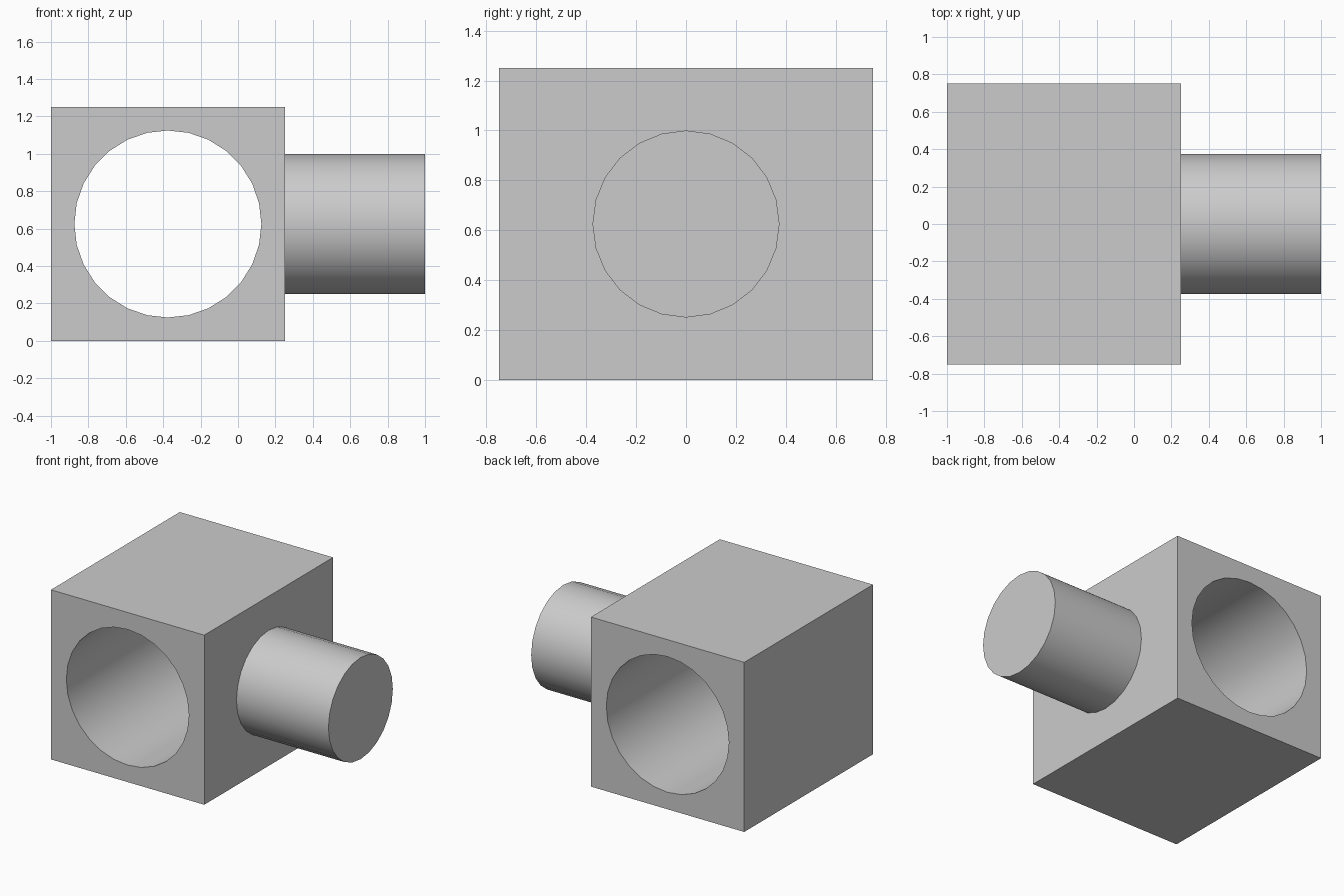
import bpy
import math

if "Cube" in bpy.data.objects:
    bpy.data.objects.remove(bpy.data.objects["Cube"], do_unlink=True)

GREY = (0.6, 0.6, 0.6, 1.0)
grey = bpy.data.materials.new("plain grey")
grey.use_nodes = True
grey.diffuse_color = GREY
grey.node_tree.nodes["Principled BSDF"].inputs["Base Color"].default_value = GREY


def finish(obj, name):
    obj.name = name
    obj.data.materials.clear()
    obj.data.materials.append(grey)
    bpy.ops.object.select_all(action="DESELECT")
    obj.select_set(True)
    bpy.context.view_layer.objects.active = obj
    bpy.ops.object.shade_smooth_by_angle(angle=math.radians(30))


def cylinder(sides, radius, depth, location, rotation):
    bpy.ops.mesh.primitive_cylinder_add(
        vertices=sides, radius=radius, depth=depth,
        location=location, rotation=rotation)
    return bpy.context.object


# Block with a round bore running front to back
bpy.ops.mesh.primitive_cube_add(size=1, location=(-0.375, 0, 0.625))
block = bpy.context.object
block.scale = (1.25, 1.5, 1.25)
bpy.ops.object.transform_apply(location=False, rotation=False, scale=True)

cutter = cylinder(28, 0.5, 2, block.location, (math.pi / 2, 0, 0))
cutter.hide_render = True
bore = block.modifiers.new("bore", "BOOLEAN")
bore.operation = "DIFFERENCE"
bore.solver = "EXACT"
bore.object = cutter
bpy.context.view_layer.objects.active = block
bpy.ops.object.modifier_apply(modifier=bore.name)
bpy.data.objects.remove(cutter, do_unlink=True)
finish(block, "bored_block")

# Solid pin on the left side of the block
pin = cylinder(24, 0.375, 0.75, (0.625, 0, 0.625), (0, math.pi / 2, 0))
finish(pin, "side_pin")
